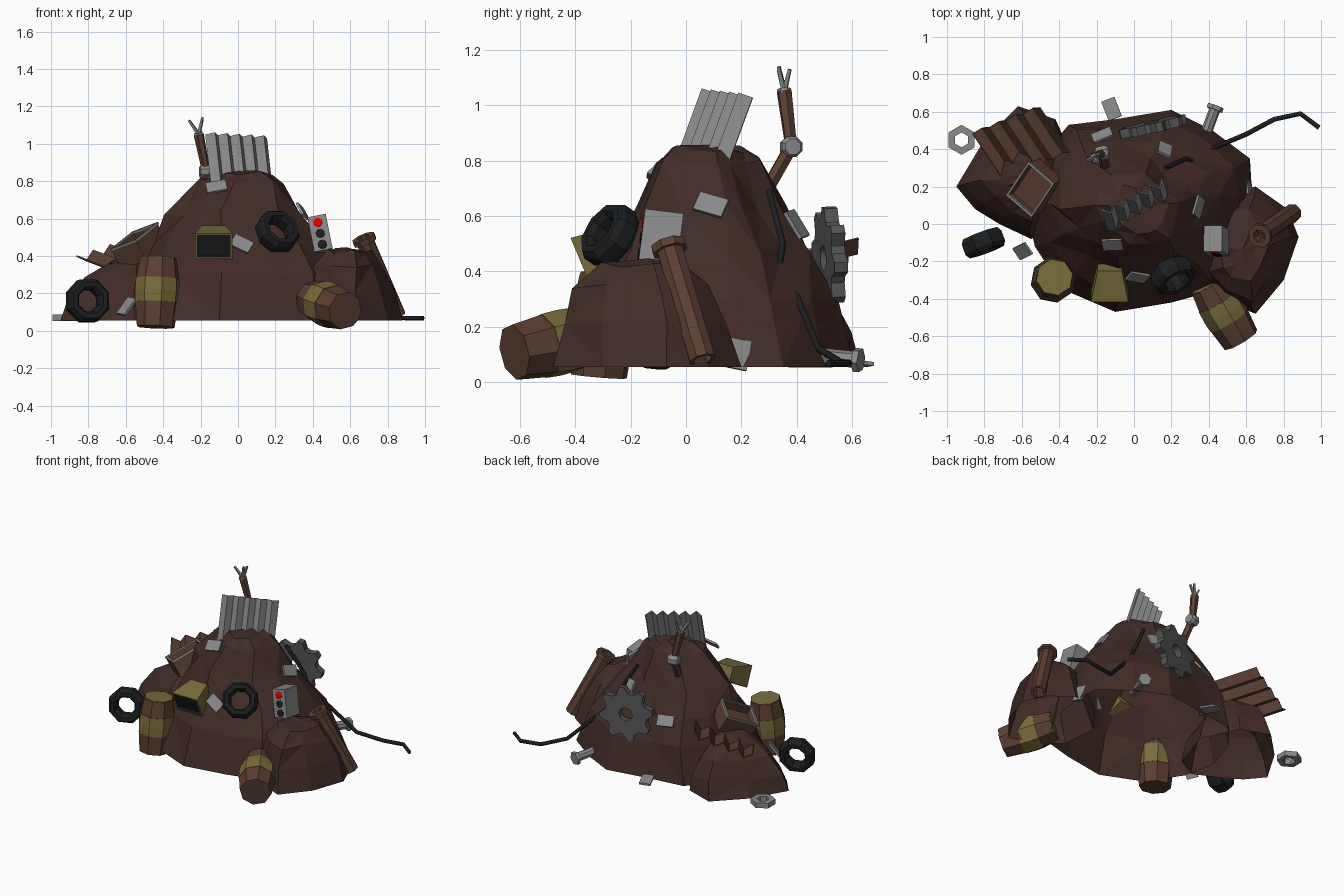
import bpy, bmesh, math, random
from mathutils import Vector as V, Matrix

if "Cube" in bpy.data.objects:
    bpy.data.objects.remove(bpy.data.objects["Cube"])

random.seed(4)

def material(name, rgb):
    m = bpy.data.materials.new(name)
    m.diffuse_color = (*rgb, 1)
    m.use_nodes = True
    m.node_tree.nodes["Principled BSDF"].inputs["Base Color"].default_value = m.diffuse_color
    return m

DIRT = material("dirt", (0.055, 0.025, 0.02))
RUST = material("rust", (0.105, 0.05, 0.032))
YELLOW = material("old_yellow", (0.19, 0.15, 0.045))
BLACK = material("rubber", (0.012, 0.013, 0.014))
RED = material("red_lamp", (0.8, 0.0, 0.0))
STEEL = material("dark_steel", (0.09, 0.09, 0.09))
GREY = material("scrap_grey", (0.25, 0.25, 0.25))

def finish(name, bm, mats, M=None):
    bmesh.ops.recalc_face_normals(bm, faces=bm.faces)
    me = bpy.data.meshes.new(name)
    bm.to_mesh(me)
    bm.free()
    for m in mats:
        me.materials.append(m)
    ob = bpy.data.objects.new(name, me)
    if M:
        ob.matrix_world = M
    bpy.context.collection.objects.link(ob)
    return ob

def frame(loc, normal, up=(0, 0, 1)):
    """Local z points along normal, local y leans towards up."""
    z = V(normal).normalized()
    x = V(up).cross(z).normalized()
    y = z.cross(x)
    M = Matrix((x, y, z)).transposed().to_4x4()
    M.translation = loc
    return M

def lathe(name, M, prof, n, mat, closed=False, wave=(1,)):
    """Revolve (radius, height) pairs; wave scales the outermost radius per step."""
    bm = bmesh.new()
    big = max(r for r, _ in prof)
    rings = []
    for r, z in prof:
        ring = []
        for i in range(n):
            a = math.tau * (i + 0.5) / n
            k = r * (wave[i % len(wave)] if r == big else 1)
            ring.append(bm.verts.new((k * math.cos(a), k * math.sin(a), z)))
        rings.append(ring)
    pairs = list(zip(rings, rings[1:] + rings[:1])) if closed else list(zip(rings, rings[1:]))
    for a, b in pairs:
        for i in range(n):
            j = (i + 1) % n
            bm.faces.new((a[i], a[j], b[j], b[i]))
    if not closed:
        bm.faces.new(rings[0])
        bm.faces.new(rings[-1])
    return finish(name, bm, [mat], M)

def rod(name, p0, p1, r0, r1, n, mat):
    d = V(p1) - V(p0)
    return lathe(name, frame(p0, d, (0.3, 1, 0.1)), [(r0, 0), (r1, d.length)], n, mat)

def mound(name, outline, centre, levels, pinch=0.0, jitter=0.016):
    """Open-bottomed heap. Levels: height, scale, scale of the front half, x shift;
    pinch narrows the (+x+y) and (-x-y) corners above the base."""
    bm = bmesh.new()
    c = V(centre)
    j = lambda: random.uniform(-jitter, jitter)
    rings = [[bm.verts.new((x, y, 0.055)) for x, y in outline]]
    for z, s, f, sx in levels:
        ring = []
        for x, y in outline:
            dx, dy = x - c.x, y - c.y
            k = 1 - pinch * min(1, 3 * (1 - s)) * max(0, math.sin(2 * math.atan2(dy, dx)))
            ring.append(bm.verts.new((c.x + sx + dx * s * k + j(),
                                      c.y + dy * (s if dy > 0 else f) * k + j(), z + j())))
        rings.append(ring)
    n = len(outline)
    for a, b in zip(rings, rings[1:]):
        for i in range(n):
            k = (i + 1) % n
            if random.random() < 0.5:
                tris = ((a[i], a[k], b[k]), (a[i], b[k], b[i]))
            else:
                tris = ((a[i], a[k], b[i]), (a[k], b[k], b[i]))
            for t in tris:
                bm.faces.new(t)
    top = bm.verts.new((c.x, c.y, levels[-1][0] + 0.012))
    for i in range(n):
        bm.faces.new((rings[-1][i], rings[-1][(i + 1) % n], top))
    return finish(name, bm, [DIRT])

def box(name, M, size, mat, taper=1.0, inset=0, depth=0, inner=None):
    """Box whose +z face is the front; optional narrower back and recessed front."""
    bm = bmesh.new()
    bmesh.ops.create_cube(bm, size=1, matrix=Matrix.Diagonal((*size, 1)))
    for v in bm.verts:
        if v.co.z < 0:
            v.co.x *= taper
            v.co.y *= taper
    if inset:
        f = max(bm.faces, key=lambda f: f.calc_center_median().z)
        bmesh.ops.inset_individual(bm, faces=[f], thickness=inset)
        r = bmesh.ops.extrude_discrete_faces(bm, faces=[f])["faces"]
        bmesh.ops.translate(bm, verts=r[0].verts, vec=(0, 0, -depth))
        for e in r[0].edges:
            for g in e.link_faces:
                g.material_index = 1
    return finish(name, bm, [mat, inner or mat], M)

def corrugated(name, origin, u, v, folds, amp, mat):
    o, u, v = V(origin), V(u), V(v)
    n = u.cross(v).normalized()
    bm = bmesh.new()
    steps = folds * 2
    rows = [[bm.verts.new(o + u * i / steps + v * t + n * (amp if i % 2 else -amp))
             for i in range(steps + 1)] for t in (0, 1)]
    for i in range(steps):
        bm.faces.new((rows[0][i], rows[0][i + 1], rows[1][i + 1], rows[1][i]))
    ob = finish(name, bm, [mat])
    s = ob.modifiers.new("thickness", "SOLIDIFY")
    s.thickness, s.offset = 0.008, 0
    return ob

# Heaps of dirt
mound("main_heap",
      [(.63, .18), (.62, .35), (.42, .5), (.2, .61), (-.1, .56), (-.35, .53), (-.5, .35), (-.58, .1),
       (-.53, -.12), (-.38, -.35), (-.1, -.47), (.2, -.42), (.42, -.36), (.58, -.1)],
      (.03, .08), [(.3, .92, .86, 0), (.48, .77, .68, -.01), (.63, .61, .53, -.04),
                   (.8, .39, .4, -.01), (.845, .26, .28, 0)], pinch=.26)
mound("left_heap",
      [(-.95, .2), (-.8, .45), (-.62, .63), (-.42, .56), (-.3, .3), (-.4, 0), (-.55, -.08), (-.72, 0), (-.85, .08)],
      (-.54, .28), [(.17, .88, .9, 0), (.28, .69, .72, 0), (.36, .44, .47, 0), (.4, .22, .22, 0)])
mound("right_heap",
      [(.88, -.07), (.82, .08), (.65, .2), (.45, .15), (.3, -.05), (.32, -.3), (.45, -.4), (.65, -.48), (.8, -.3)],
      (.58, -.14), [(.2, .83, .92, 0), (.34, .66, .82, 0), (.42, .42, .5, 0), (.435, .25, .25, 0)])

# Corrugated sheets
corrugated("top_sheet", (-.125, -.07, .7), (.325, .165, -.02), (-.04, .13, .355), 5, .02, GREY)
corrugated("left_sheet", (-.86, .49, .38), (.36, .14, .12), (.16, -.24, -.06), 4, .022, RUST)

# Tyres
tyre = [(.064, -.03), (.078, -.05), (.105, -.05), (.122, -.025),
        (.122, .025), (.105, .05), (.078, .05), (.064, .03)]
lathe("front_tyre", frame((.21, -.275, .53), (.42, -.72, .5)), tyre, 8, BLACK, True)
lathe("left_tyre", frame((-.805, -.1, .16), (.35, -.94, .1)), tyre, 8, BLACK, True)

# Barrels: body, band and lid
def barrel(name, p0, p1):
    d = V(p1) - V(p0)
    L = d.length
    M = frame(p0, d, (.2, 1, .3))
    lathe(name + "_body", M, [(.103, 0), (.116, L * .34), (.116, L * .72), (.1, L)], 8, RUST)
    lathe(name + "_band", M, [(.119, L * .36), (.122, L * .53), (.119, L * .71)], 8, YELLOW)
    lathe(name + "_lid", M, [(.097, L - .005), (.097, L + .004)], 8, YELLOW)

barrel("left_barrel", (-.44, -.315, .02), (-.425, -.285, .388))
barrel("right_barrel", (.572, -.62, .108), (.395, -.325, .17))

# Television
box("television", frame((-.13, -.31, .485), (0, -.9, -.38)), (.2, .15, .17), YELLOW,
    taper=.65, inset=.018, depth=.015, inner=BLACK)

# Traffic light with three lamps
TL = frame((.44, -.09, .515), (-.02, -.97, .12), (-.2, 0, 1))
box("signal_box", TL, (.1, .19, .14), GREY)
for i, m in enumerate((RED, BLACK, BLACK)):
    lathe(f"signal_lamp_{i}", TL @ Matrix.Translation((0, .057 - .06 * i, .065)),
          [(.026, 0), (.026, .008), (.016, .012)], 8, m)

# Flanged pipe on the right
d = V((-.18, -.125, .42))
L = d.length
lathe("flanged_pipe", frame((.85, .06, .08), d, (0, 1, .2)),
      [(.05, 0), (.05, L - .03), (.066, L - .03), (.066, L), (.035, L), (.035, 0)], 8, RUST, True)

# Gear at the back
lathe("gear", frame((.1, .52, .45), (-.22, .97, .05)),
      [(.045, -.025), (.185, -.025), (.185, .025), (.045, .025)], 32, STEEL, True, (1, 1, .78, .78))

# Broken mechanical arm
J, W = (-.17, .38, .85), (-.21, .355, 1.05)
rod("upper_arm", (-.14, .25, .62), J, .026, .026, 6, RUST)
rod("forearm", J, W, .022, .028, 6, RUST)
lathe("elbow", frame(J, (1, .2, 0)), [(.03, -.035), (.04, -.02), (.04, .02), (.03, .035)], 8, GREY)
lathe("wrist", frame(W, (-.2, -.1, 1), (0, 1, 0)), [(.026, -.01), (.026, .01)], 6, GREY)
for i, p in enumerate(((-.262, .335, 1.125), (-.19, .335, 1.14), (-.19, .375, 1.13))):
    rod(f"claw_{i}", W, p, .012, .008, 4, GREY)

# Open crate with a metal rim on the left slope
CR = frame((-.525, .195, .45), (-.45, -.15, .85), (.5, .75, .4))
box("crate", CR, (.18, .23, .12), RUST, inset=.012, depth=.05)
lathe("crate_rim", CR @ Matrix.Translation((0, 0, .062)) @ Matrix.Diagonal((.95, 1.2, 1, 1)),
      [(.124, -.006), (.14, -.006), (.14, .006), (.124, .006)], 4, GREY, True)

# Loose cable, partly buried
cu = bpy.data.curves.new("cable", "CURVE")
cu.dimensions, cu.bevel_depth, cu.bevel_resolution, cu.use_fill_caps = "3D", .013, 1, True
path = [(.17, .3, .69), (.28, .35, .5), (.33, .33, .38), (.41, .4, .31), (.6, .48, .12),
        (.75, .56, .07), (.89, .59, .068), (.99, .515, .068)]
sp = cu.splines.new("POLY")
sp.points.add(len(path) - 1)
for q, p in zip(sp.points, path):
    q.co = (*p, 1)
cu.materials.append(BLACK)
bpy.context.collection.objects.link(bpy.data.objects.new("cable", cu))

# Nut and bolt on the ground
lathe("nut", frame((-.922, .45, .07), (0, 0, 1), (0, 1, 0)),
      [(.04, -.018), (.08, -.018), (.08, .018), (.04, .018)], 6, GREY, True)
rod("bolt_shaft", (.36, .42, .1), (.435, .62, .08), .03, .03, 8, GREY)
rod("bolt_head", (.43, .61, .08), (.438, .632, .078), .045, .045, 6, GREY)

# Scrap plates: position, normal, up
plates = [((.02, -.285, .465), (.1, -.8, .5), (.8, 0, -.5)),
          ((-.115, -.11, .77), (-.1, -.7, .7), (.9, 0, .2)),
          ((.345, .09, .64), (.85, -.1, .5), (0, .9, -.4)),
          ((.165, .4, .57), (.4, .75, .5), (.1, .5, -.8)),
          ((-.12, .615, .07), (-.1, .1, 1), (-.4, 1, 0)),
          ((.615, .19, .1), (.95, .2, .2), (0, .2, 1)),
          ((-.17, .475, .45), (-.3, .7, .6), (.8, .3, 0)),
          ((-.595, -.145, .13), (-.6, -.5, .6), (.5, .2, 1))]
for i, (p, n, up) in enumerate(plates):
    box(f"scrap_plate_{i}", frame(p, n, up), (.075, .11, .014), GREY)
